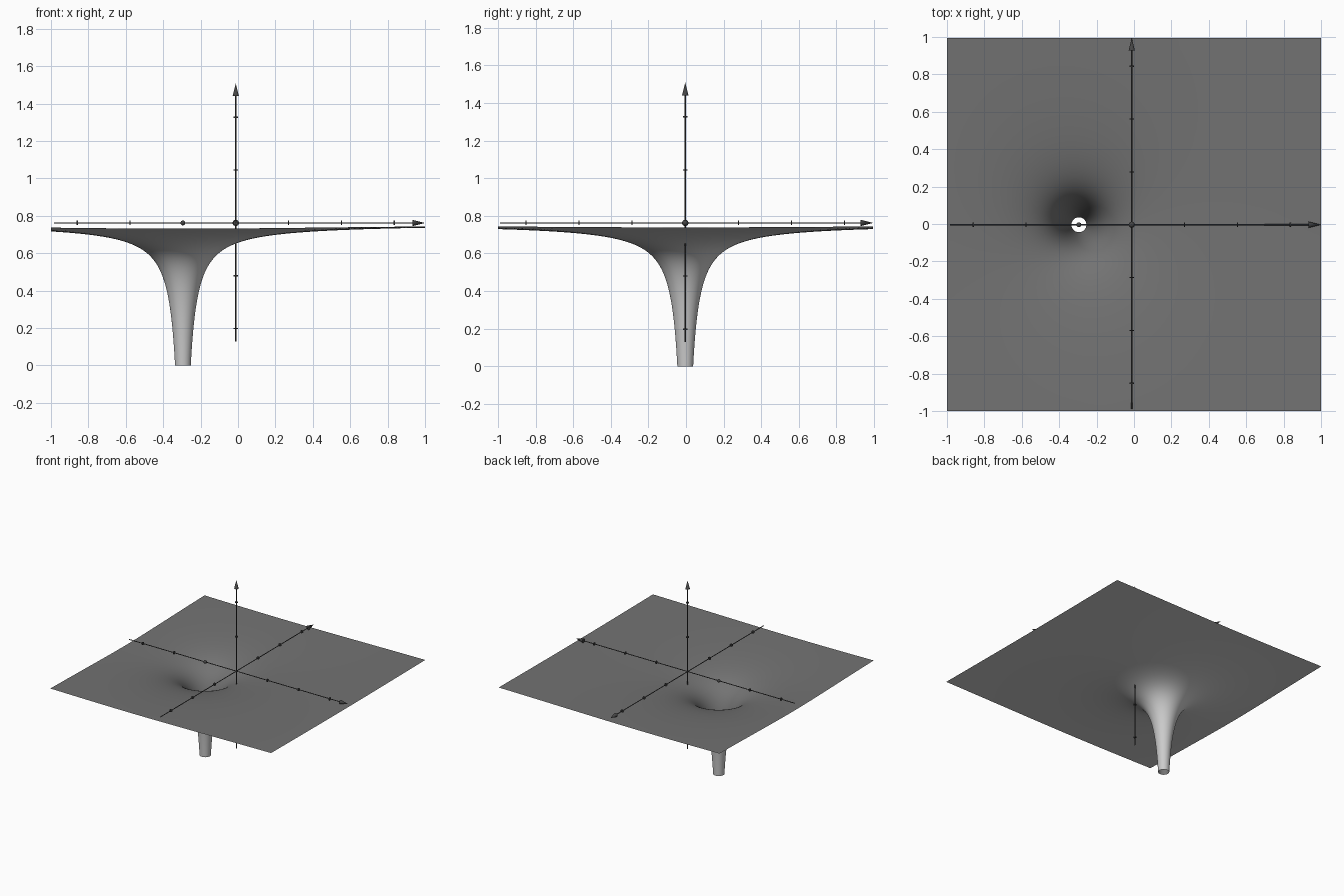
import bpy, bmesh
from math import atan2, cos, sin, hypot, pi
from mathutils import Vector, Matrix

if "Cube" in bpy.data.objects:
    bpy.data.objects.remove(bpy.data.objects["Cube"])

ORIGIN = Vector((-0.012, -0.004, 0.762))   # crossing point of the axes
UNIT = 0.2825                              # tick spacing
WELL = ORIGIN - Vector((UNIT, 0, 0))       # centre of the funnel
R_MIN = 0.04                               # radius of the open bottom
K = ORIGIN.z * R_MIN                       # depth = K / r


def material(name, grey):
    mat = bpy.data.materials.new(name)
    mat.diffuse_color = (grey, grey, grey, 1)
    mat.use_nodes = True
    mat.node_tree.nodes["Principled BSDF"].inputs["Base Color"].default_value = mat.diffuse_color
    return mat


DARK_TOP = material("dark_top", 0.17)
DARK_LINE = material("dark_line", 0.06)


def finish(bm, name, angle=0.6, mat=None):
    mesh = bpy.data.meshes.new(name)
    bm.to_mesh(mesh)
    bm.free()
    if mat:
        mesh.materials.append(mat)
    ob = bpy.data.objects.new(name, mesh)
    bpy.context.collection.objects.link(ob)
    bpy.context.view_layer.objects.active = ob
    ob.select_set(True)
    bpy.ops.object.shade_smooth_by_angle(angle=angle)
    ob.select_set(False)
    return ob


# Square sheet sinking into a 1/r funnel with an open bottom
def funnel_sheet(name, gap, flip, mat=None, per_side=40, rings=56):
    border = []
    corners = [(-1, -1), (1, -1), (1, 0.995), (-1, 0.995)]
    for i, a in enumerate(corners):
        b = corners[(i + 1) % 4]
        for j in range(per_side):
            t = j / per_side
            border.append((a[0] + (b[0] - a[0]) * t, a[1] + (b[1] - a[1]) * t))
    bm = bmesh.new()
    rays = []
    for x, y in border:
        dx, dy = x - WELL.x, y - WELL.y
        ang, r_max = atan2(dy, dx), hypot(dx, dy)
        ray = []
        for k in range(rings + 1):
            r = R_MIN * (r_max / R_MIN) ** (k / rings)
            slope = K / r ** 2
            length = hypot(slope, 1)
            z = max(0, WELL.z - K / r - gap / length)
            r += gap * slope / length
            ray.append(bm.verts.new((WELL.x + r * cos(ang), WELL.y + r * sin(ang), z)))
        rays.append(ray)
    for i, a in enumerate(rays):
        b = rays[(i + 1) % len(rays)]
        for k in range(rings):
            f = (a[k], a[k + 1], b[k + 1], b[k])
            bm.faces.new(f[::-1] if flip else f)
    finish(bm, name, 1.0, mat)


# Axis: thin rod, arrowhead and small tick collars
def axis(name, direction, start, end, ticks):
    d = Vector(direction)
    turn = d.to_track_quat('Z', 'Y').to_matrix().to_4x4()
    head = 0.068
    bm = bmesh.new()

    def cone(r1, r2, a, b):
        bmesh.ops.create_cone(bm, cap_ends=True, segments=16, radius1=r1, radius2=r2, depth=b - a,
                              matrix=Matrix.Translation(ORIGIN + d * (a + b) / 2) @ turn)

    cone(0.003, 0.003, start, end - head)
    cone(0.017, 0, end - head, end)
    for t in ticks:
        cone(0.012, 0.012, t * UNIT - 0.003, t * UNIT + 0.003)
    finish(bm, name, mat=DARK_LINE)


# Two-sided sheet: dark upper face, plain grey underside
funnel_sheet("sheet_upper_face", 0, False, DARK_TOP)
funnel_sheet("sheet_under_face", 0.002, True)

axis("x_axis", (1, 0, 0), -0.972, 1.012, (-3, -2, 1, 2, 3))
axis("y_axis", (0, 1, 0), -0.985, 0.999, (-3, -2, -1, 1, 2, 3))
axis("z_axis", (0, 0, 1), -0.634, 0.746, (-2, -1, 1, 2))

# Small marker above the funnel
bm = bmesh.new()
bmesh.ops.create_uvsphere(bm, u_segments=16, v_segments=10, radius=0.013, matrix=Matrix.Translation(WELL))
finish(bm, "well_marker", pi, DARK_LINE)
